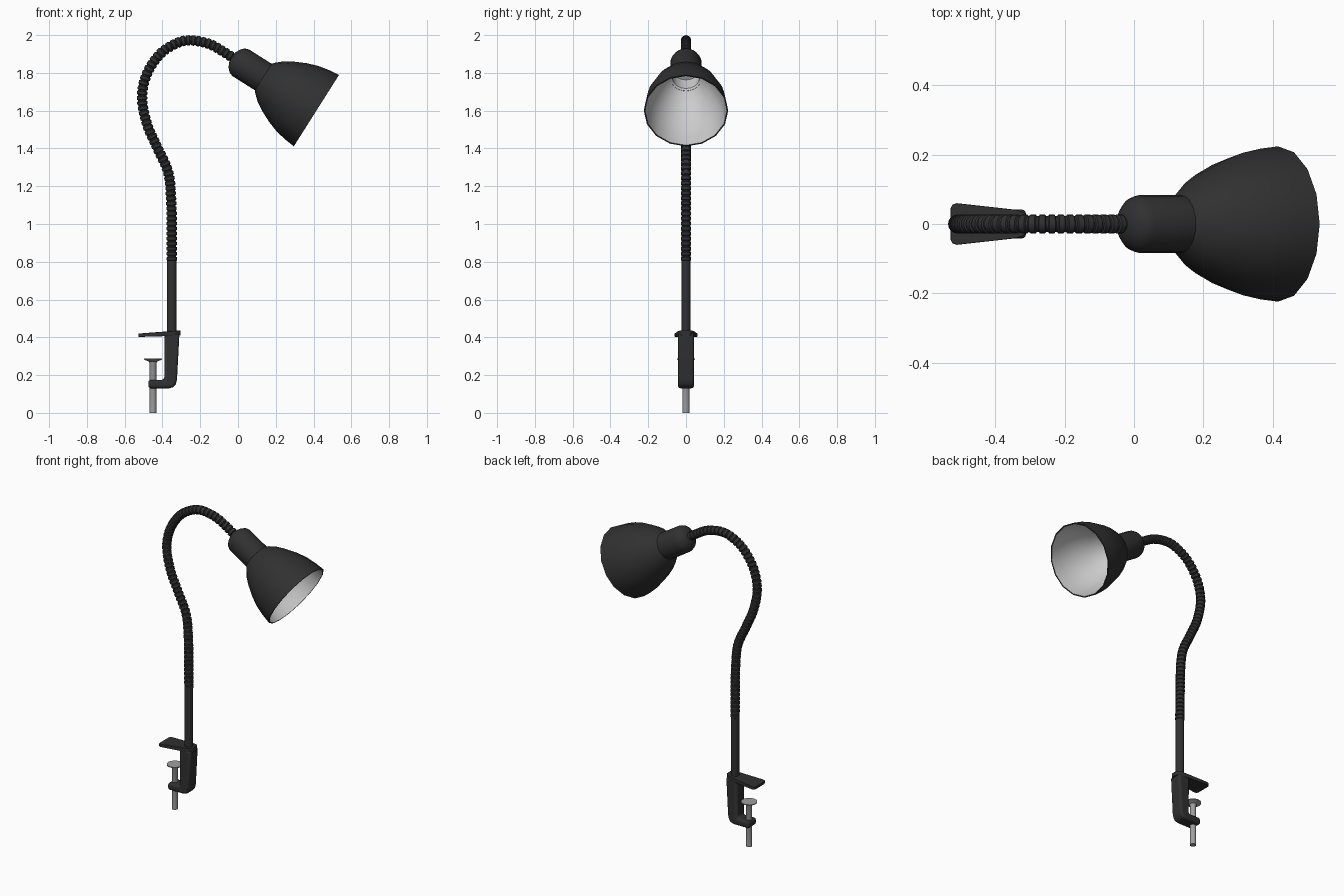
import bpy, bmesh, math
from mathutils import Vector

if "Cube" in bpy.data.objects:
    bpy.data.objects.remove(bpy.data.objects["Cube"])


def material(name, value):
    m = bpy.data.materials.new(name)
    m.diffuse_color = (value, value, value, 1)
    m.use_nodes = True
    m.node_tree.nodes["Principled BSDF"].inputs["Base Color"].default_value = m.diffuse_color
    return m


BLACK = material("black_paint", 0.03)
WHITE = material("white_lining", 0.6)
STEEL = material("steel", 0.35)


def finish(name, bm, mats, angle=35, bevel=0):
    bmesh.ops.remove_doubles(bm, verts=bm.verts, dist=1e-5)
    bmesh.ops.recalc_face_normals(bm, faces=bm.faces)
    me = bpy.data.meshes.new(name)
    bm.to_mesh(me)
    bm.free()
    ob = bpy.data.objects.new(name, me)
    bpy.context.collection.objects.link(ob)
    for m in mats:
        me.materials.append(m)
    if bevel:
        mod = ob.modifiers.new("bevel", "BEVEL")
        mod.width, mod.segments = bevel, 3
        mod.limit_method, mod.angle_limit = "ANGLE", math.radians(38)
    bpy.ops.object.select_all(action="DESELECT")
    bpy.context.view_layer.objects.active = ob
    ob.select_set(True)
    bpy.ops.object.shade_smooth_by_angle(angle=math.radians(angle))
    return ob


def loft(name, rings, sides, mats, lining_from=None, angle=35):
    """Rings are (centre, direction, radius); all directions lie in the XZ plane."""
    bm = bmesh.new()
    side = Vector((0, 1, 0))
    loops = []
    for c, d, r in rings:
        n = side.cross(d).normalized()
        loops.append([bm.verts.new(c + (n * math.cos(a) + side * math.sin(a)) * r)
                      for a in (2 * math.pi * i / sides for i in range(sides))])
    for k, (a, b) in enumerate(zip(loops, loops[1:])):
        for i in range(sides):
            j = (i + 1) % sides
            f = bm.faces.new((a[i], a[j], b[j], b[i]))
            f.material_index = int(lining_from is not None and k >= lining_from)
    return finish(name, bm, mats, angle)


def lathe(name, origin, axis, profile, sides, mats, **kw):
    return loft(name, [(origin + axis * t, axis, r) for t, r in profile], sides, mats, **kw)


def extrude(name, bottom, top, mats, bevel):
    bm = bmesh.new()
    a = [bm.verts.new(p) for p in bottom]
    b = [bm.verts.new(p) for p in top]
    bm.faces.new(a)
    bm.faces.new(b)
    for i in range(len(a)):
        j = (i + 1) % len(a)
        bm.faces.new((a[i], a[j], b[j], b[i]))
    return finish(name, bm, mats, bevel=bevel)


UP = Vector((0, 0, 1))

# Lamp head: socket and shade share one tilted axis, measured from the rim centre
RIM = Vector((0.415, 0, 1.60))
AXIS = Vector((0.845, 0, -0.535)).normalized()
lathe("socket", RIM, AXIS,
      [(-0.528, 0), (-0.528, 0.03), (-0.515, 0.056), (-0.497, 0.075), (-0.475, 0.083),
       (-0.325, 0.083)], 24, [BLACK])
outer = [(-0.43, 0), (-0.43, 0.078), (-0.335, 0.081), (-0.32, 0.098), (-0.286, 0.128),
         (-0.245, 0.153), (-0.18, 0.184), (-0.12, 0.205), (-0.06, 0.217), (0, 0.2235)]
inner = [(t, r - 0.007) for t, r in reversed(outer[2:])] + [(-0.42, 0.074), (-0.42, 0)]
lathe("shade", RIM, AXIS, outer + inner, 16, [BLACK, WHITE], lining_from=len(outer))

# Gooseneck: ribbed tube following a smooth path
pts = [Vector((x, 0, z)) for x, z in [
    (-0.35, 0.70), (-0.35, 0.80), (-0.351, 0.97), (-0.354, 1.13), (-0.37, 1.275),
    (-0.43, 1.41), (-0.482, 1.53), (-0.508, 1.67), (-0.482, 1.795), (-0.412, 1.90),
    (-0.325, 1.957), (-0.25, 1.972), (-0.155, 1.954), (-0.08, 1.914), (-0.01, 1.869),
    (0.05, 1.831)]]
dense = []
for p0, p1, p2, p3 in zip(pts, pts[1:], pts[2:], pts[3:]):
    for i in range(40):
        t = i / 40
        dense.append(0.5 * (2 * p1 + (p2 - p0) * t + (2 * p0 - 5 * p1 + 4 * p2 - p3) * t * t
                            + (3 * p1 - p0 - 3 * p2 + p3) * t ** 3))
lengths = [0]
for a, b in zip(dense, dense[1:]):
    lengths.append(lengths[-1] + (b - a).length)


def at(s):
    k = 0
    while k < len(dense) - 2 and lengths[k + 1] < s:
        k += 1
    d = dense[k + 1] - dense[k]
    return dense[k] + d * ((s - lengths[k]) / d.length), d.normalized()


ribs = round(lengths[-1] / 0.0265)
pitch = lengths[-1] / ribs
rings = []
for i in range(ribs):
    for f, r in ((0.0, 0.0225), (0.2, 0.0225), (0.32, 0.0275), (0.88, 0.0275)):
        rings.append((*at((i + f) * pitch), r))
loft("gooseneck", rings, 16, [BLACK], angle=30)

# Straight lower pole
lathe("pole", Vector((-0.35, 0, 0)), UP,
      [(0.41, 0), (0.41, 0.025), (0.81, 0.025), (0.81, 0)], 16, [BLACK])

# Clamp: bracket body with foot, and the tapered jaw plate on top
body = [(-0.39, 0.42), (-0.39, 0.175), (-0.475, 0.175), (-0.475, 0.13), (-0.365, 0.13),
        (-0.343, 0.136), (-0.329, 0.152), (-0.323, 0.178), (-0.31, 0.42)]
extrude("clamp_body", [(x, -0.042, z) for x, z in body], [(x, 0.042, z) for x, z in body],
        [BLACK], 0.014)
half = [(-0.528, 0.045), (-0.523, 0.056), (-0.51, 0.06), (-0.34, 0.041), (-0.318, 0.034),
        (-0.304, 0.018)]
plate = half + [(x, -y) for x, y in reversed(half)]
extrude("clamp_jaw", [(x, y, 0.402 + 0.03 * (x + 0.528)) for x, y in plate],
        [(x, y, 0.420 + 0.075 * (x + 0.528)) for x, y in plate], [BLACK], 0.002)

# Clamp screw with a flared pressure pad
lathe("clamp_screw", Vector((-0.45, 0, 0)), UP,
      [(0, 0), (0, 0.0185), (0.265, 0.0185), (0.272, 0.022), (0.282, 0.048),
       (0.287, 0.048), (0.287, 0)], 16, [STEEL])
